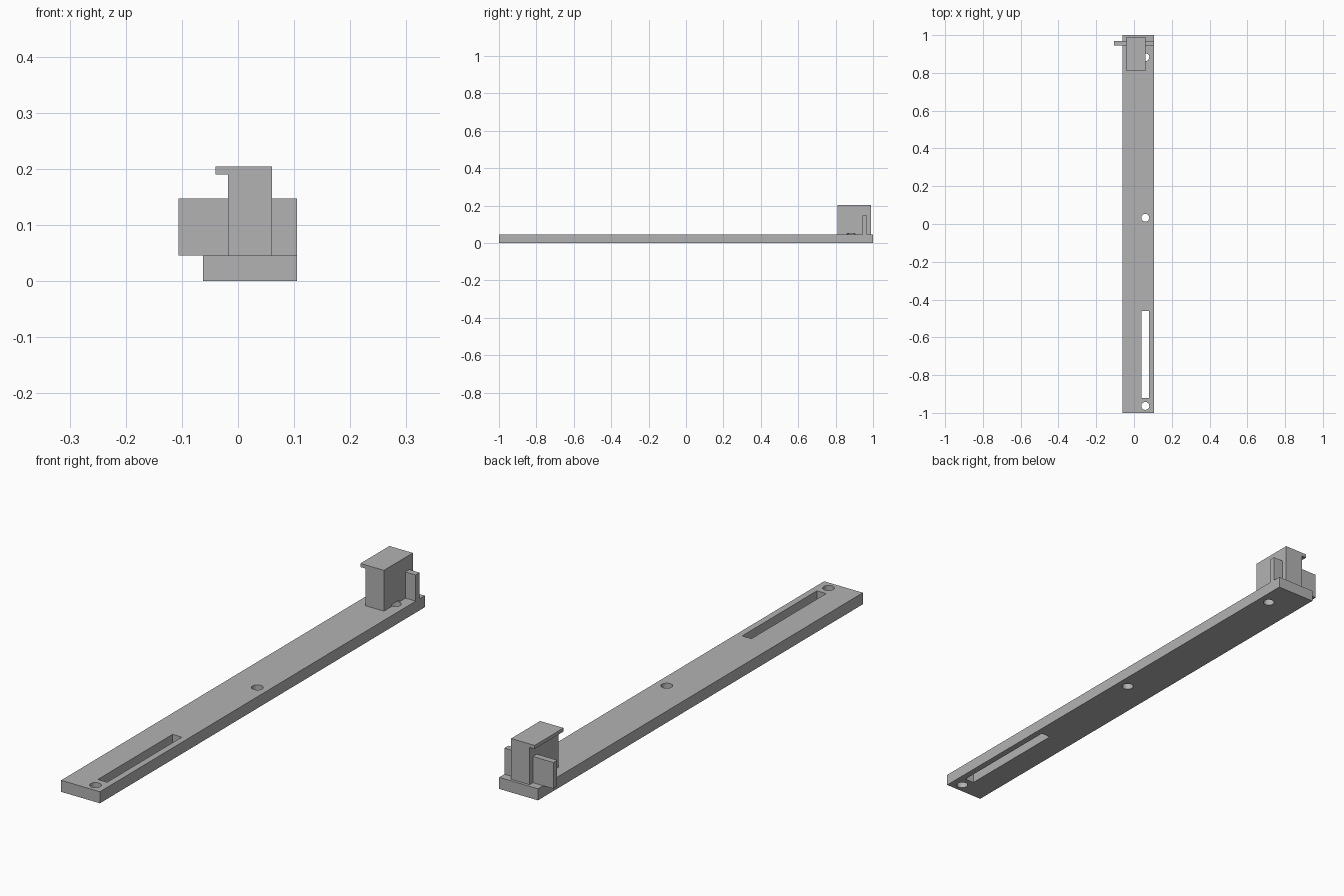
import bpy
import bmesh
from mathutils import Matrix, Vector

if "Cube" in bpy.data.objects:
    bpy.data.objects.remove(bpy.data.objects["Cube"], do_unlink=True)

grey = bpy.data.materials.new("plain grey")
grey.use_nodes = True
grey.diffuse_color = (0.45, 0.45, 0.45, 1)
grey.node_tree.nodes["Principled BSDF"].inputs["Base Color"].default_value = grey.diffuse_color

BAR_TOP = 0.045
HOLE_X, HOLE_R = 0.06, 0.021
BLOCK_LEFT, BLOCK_RIGHT = 0.061, -0.018


def finish(name, bm):
    bmesh.ops.recalc_face_normals(bm, faces=bm.faces)
    mesh = bpy.data.meshes.new(name)
    bm.to_mesh(mesh)
    bm.free()
    mesh.materials.append(grey)
    obj = bpy.data.objects.new(name, mesh)
    bpy.context.collection.objects.link(obj)
    return obj


def box(name, low, high):
    low, high = Vector(low), Vector(high)
    bm = bmesh.new()
    matrix = Matrix.Translation((low + high) / 2) @ Matrix.Diagonal((*(high - low), 1))
    bmesh.ops.create_cube(bm, size=1, matrix=matrix)
    return finish(name, bm)


def hole_cutter(y, low, high):
    bm = bmesh.new()
    bmesh.ops.create_cone(bm, cap_ends=True, segments=32, radius1=HOLE_R, radius2=HOLE_R,
                          depth=high - low,
                          matrix=Matrix.Translation((HOLE_X, y, (low + high) / 2)))
    return finish("hole_cutter", bm)


def cut(obj, cutter):
    cutter.hide_render = True
    mod = obj.modifiers.new("cut", "BOOLEAN")
    mod.operation = "DIFFERENCE"
    mod.solver = "EXACT"
    mod.object = cutter
    bpy.context.view_layer.objects.active = obj
    bpy.ops.object.modifier_apply(modifier=mod.name)
    bpy.data.objects.remove(cutter, do_unlink=True)


# Long flat bar with three round holes and a slot
bar = box("base_bar", (-0.062, -1, 0), (0.105, 1, BAR_TOP))
for y in (-0.963, 0.033, 0.883):
    cut(bar, hole_cutter(y, -0.05, 0.1))
cut(bar, box("slot_cutter", (0.04, -0.92, -0.05), (0.08, -0.46, 0.1)))

# Upright block with an overhanging lip, extruded from its profile
profile = [(BLOCK_RIGHT, BAR_TOP), (BLOCK_LEFT, BAR_TOP), (BLOCK_LEFT, 0.204),
           (-0.04, 0.204), (-0.04, 0.19), (BLOCK_RIGHT, 0.19)]
bm = bmesh.new()
face = bm.faces.new([bm.verts.new((x, 0.811, z)) for x, z in profile])
side = bmesh.ops.extrude_face_region(bm, geom=[face])["geom"]
bmesh.ops.translate(bm, vec=(0, 0.178, 0),
                    verts=[v for v in side if isinstance(v, bmesh.types.BMVert)])
block = finish("upright_block", bm)

# Shallow relief in the block above the last hole
cut(block, hole_cutter(0.883, 0.03, 0.052))

# Thin wing plates on either side of the block
for name, x0, x1 in (("left_wing", BLOCK_LEFT, 0.105), ("right_wing", -0.106, BLOCK_RIGHT)):
    box(name, (x0, 0.944, BAR_TOP), (x1, 0.968, 0.147))
